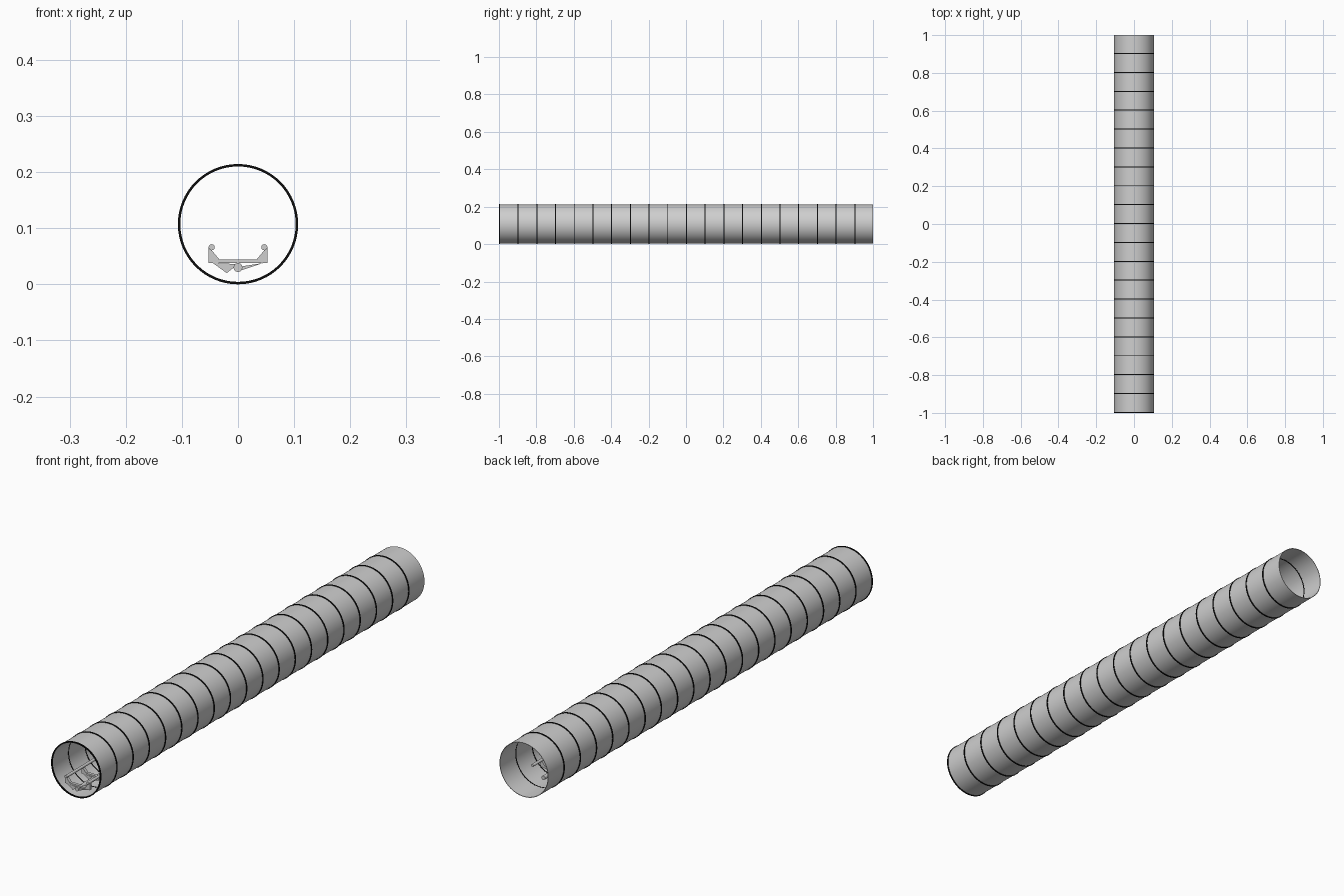
import bpy, bmesh, math
from mathutils import Vector

if "Cube" in bpy.data.objects:
    bpy.data.objects.remove(bpy.data.objects["Cube"])

CZ = 0.1072          # height of the tunnel axis
SIDES = 64


def material(name, rgb):
    m = bpy.data.materials.new(name)
    m.diffuse_color = (*rgb, 1)
    m.use_nodes = True
    m.node_tree.nodes["Principled BSDF"].inputs["Base Color"].default_value = m.diffuse_color
    return m


GREY = material("light grey", (0.62, 0.62, 0.62))
BLACK = material("black", (0.004, 0.004, 0.004))


def finish(name, bm, mat, smooth=False):
    bmesh.ops.recalc_face_normals(bm, faces=bm.faces[:])
    me = bpy.data.meshes.new(name)
    bm.to_mesh(me)
    bm.free()
    me.materials.append(mat)
    ob = bpy.data.objects.new(name, me)
    bpy.context.collection.objects.link(ob)
    if smooth:
        bpy.ops.object.select_all(action='DESELECT')
        ob.select_set(True)
        bpy.context.view_layer.objects.active = ob
        bpy.ops.object.shade_smooth_by_angle(angle=math.radians(35))
    return ob


def hoop(bm, y0, y1, r_in, r_out):
    """Hollow ring around the tunnel axis, from y0 to y1."""
    rows = []
    for i in range(SIDES):
        a = 2 * math.pi * i / SIDES
        rows.append([bm.verts.new((r * math.cos(a), y, CZ + r * math.sin(a)))
                     for r, y in ((r_in, y0), (r_out, y0), (r_out, y1), (r_in, y1))])
    for i in range(SIDES):
        p, q = rows[i], rows[(i + 1) % SIDES]
        for k in range(4):
            n = (k + 1) % 4
            bm.faces.new((p[k], q[k], q[n], p[n]))


def plate(bm, outline, y0, y1):
    """Extrude an x/z outline along y."""
    vs = [bm.verts.new((x, y0, z)) for x, z in outline]
    f = bm.faces.new(vs)
    ext = bmesh.ops.extrude_face_region(bm, geom=[f])["geom"]
    bmesh.ops.translate(bm, vec=Vector((0, y1 - y0, 0)),
                        verts=[v for v in ext if isinstance(v, bmesh.types.BMVert)])


def rod(bm, x, z, r, y0, y1, n=12):
    plate(bm, [(x + r * math.cos(2 * math.pi * i / n),
                z + r * math.sin(2 * math.pi * i / n)) for i in range(n)], y0, y1)


# tunnel shell
bm = bmesh.new()
hoop(bm, -0.999, 1.0, 0.1032, 0.1052)
finish("tunnel_shell", bm, GREY, True)

# black hoop at the front of every tunnel segment
bm = bmesh.new()
for i in range(20):
    y = -1 + 0.1 * i
    hoop(bm, y, y + 0.005, 0.1028, 0.1072)
finish("tunnel_hoops", bm, BLACK, True)

# pair of running rails and the spine below them
START, END = -0.995, 0.88
bm = bmesh.new()
for s in (-1, 1):
    rod(bm, s * 0.047, 0.066, 0.0055, START, END)
finish("rails", bm, GREY, True)
bm = bmesh.new()
rod(bm, 0, 0.03, 0.008, START, END)
finish("spine", bm, GREY, True)

# cross ties: a shallow trough shape holding both rails
half = [(0.053, 0.038), (0.053, 0.066), (0.047, 0.061), (0.033, 0.044)]
tie = half + [(-x, z) for x, z in reversed(half)]
ties, gussets = bmesh.new(), bmesh.new()
for i in range(19):
    y = -0.99 + 0.1 * i
    plate(ties, tie, y, y + 0.012)
    # gussets joining each tie to the spine
    plate(gussets, [(-0.045, 0.038), (-0.02, 0.02), (0, 0.036)], y, y + 0.01)
    plate(gussets, [(0.045, 0.038), (0, 0.023), (0, 0.031)], y, y + 0.01)
finish("cross_ties", ties, GREY)
finish("tie_gussets", gussets, GREY)
